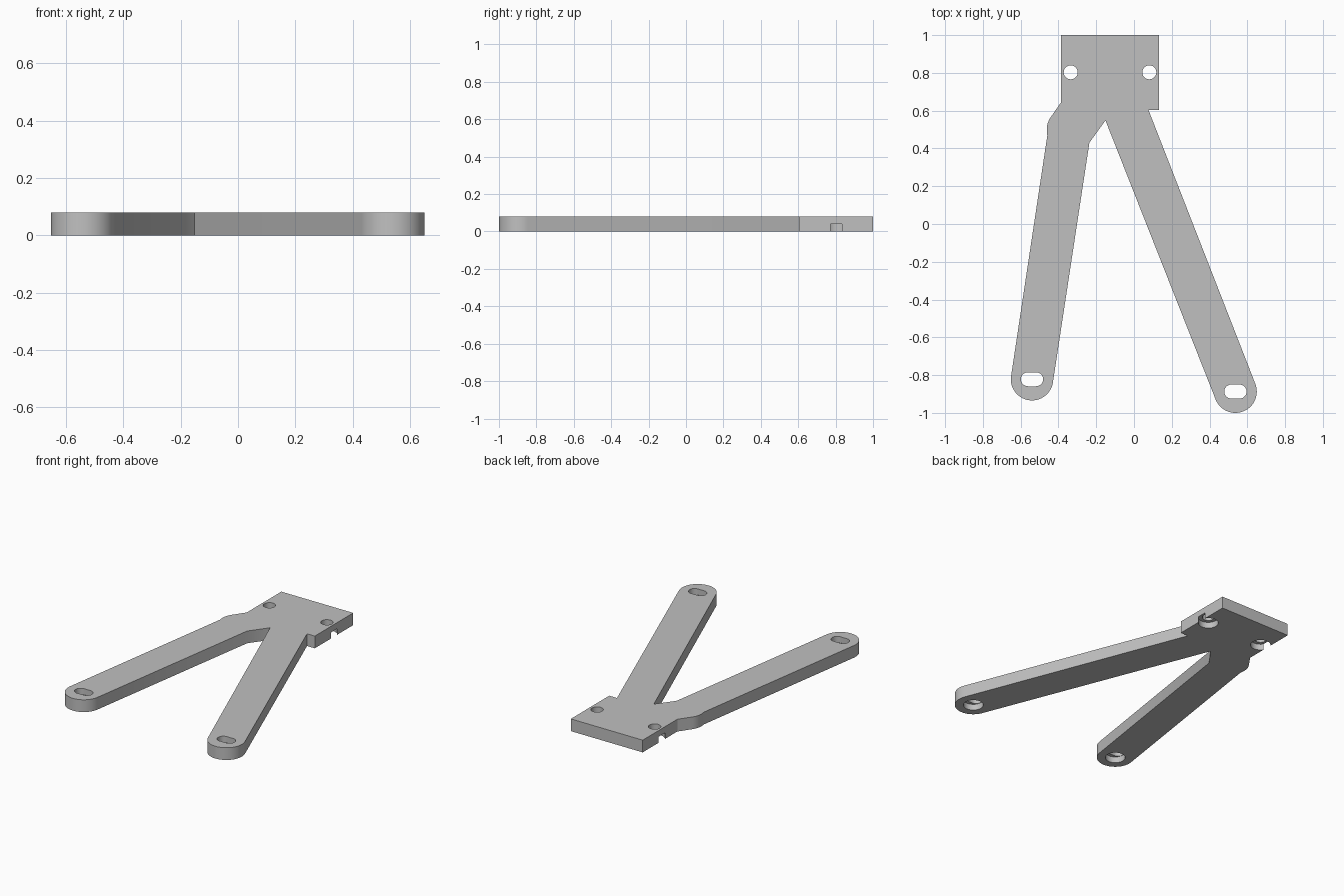
import bpy, bmesh
from math import cos, sin, radians

cube = bpy.data.objects.get("Cube")
if cube:
    bpy.data.objects.remove(cube, do_unlink=True)

THICK = 0.08
POCKET = 0.04
RIGHT_END, LEFT_END, ELBOW = (0.537, -0.887), (-0.54, -0.822), (-0.35, 0.5)

grey = bpy.data.materials.new("plain grey")
grey.use_nodes = True
colour = (0.53, 0.53, 0.53, 1)
grey.diffuse_color = colour
grey.node_tree.nodes["Principled BSDF"].inputs["Base Color"].default_value = colour


def arc(centre, radius, start, end, steps):
    """Points along an arc, angles in degrees."""
    angles = [radians(start + (end - start) * i / steps) for i in range(steps + 1)]
    return [(centre[0] + radius * cos(a), centre[1] + radius * sin(a)) for a in angles]


def slot(centre, half_length, radius):
    """Outline of a slot along x; a zero-length one is a circle."""
    x, y = centre
    d = half_length - radius
    if d <= 0:
        return arc(centre, radius, 0, 360, 48)[:-1]
    return arc((x + d, y), radius, -90, 90, 20) + arc((x - d, y), radius, 90, 270, 20)


def prisms(name, outlines, bottom, top):
    """One object made of upright prisms over the outlines."""
    bm = bmesh.new()
    for outline in outlines:
        face = bm.faces.new([bm.verts.new((x, y, bottom)) for x, y in outline])
        extruded = bmesh.ops.extrude_face_region(bm, geom=[face])["geom"]
        verts = [v for v in extruded if isinstance(v, bmesh.types.BMVert)]
        bmesh.ops.translate(bm, verts=verts, vec=(0, 0, top - bottom))
    bmesh.ops.recalc_face_normals(bm, faces=bm.faces)
    mesh = bpy.data.meshes.new(name)
    bm.to_mesh(mesh)
    bm.free()
    mesh.materials.append(grey)
    obj = bpy.data.objects.new(name, mesh)
    bpy.context.collection.objects.link(obj)
    return obj


# Flat bracket: square head, two splayed legs with round ends, bent left leg
outline = [(-0.387, 1), (0.133, 1), (0.133, 0.603), (0.077, 0.603)]
outline += arc(RIGHT_END, 0.113, 21.4, -158.6, 32)
outline += [(-0.151, 0.548), (-0.236, 0.431)]
outline += arc(LEFT_END, 0.112, -8.5, -188.5, 32)
outline += [(-0.459, 0.468)]
outline += arc(ELBOW, 0.112, 188, 144, 8)
outline += [(-0.387, 0.643)]
bracket = prisms("bracket", [outline], 0, THICK)

# Through holes in the head and slots in the feet
head_holes = [(-0.335, 0.803), (0.081, 0.803)]
feet = [RIGHT_END, LEFT_END]
through = [slot(c, 0, 0.037) for c in head_holes] + [slot(c, 0.059, 0.037) for c in feet]
hole_cutter = prisms("hole_cutter", through, -0.1, THICK + 0.1)

# Round screw-head pockets underneath; the head ones break through the sides
pockets = [slot(c, 0, 0.061) for c in head_holes + feet]
pocket_cutter = prisms("pocket_cutter", pockets, -0.1, POCKET)

bpy.ops.object.select_all(action='DESELECT')
bpy.context.view_layer.objects.active = bracket
bracket.select_set(True)
for cutter in (pocket_cutter, hole_cutter):
    cutter.hide_render = True
    mod = bracket.modifiers.new(cutter.name, 'BOOLEAN')
    mod.operation = 'DIFFERENCE'
    mod.solver = 'EXACT'
    mod.object = cutter
    bpy.ops.object.modifier_apply(modifier=mod.name)
    bpy.data.objects.remove(cutter, do_unlink=True)

bpy.ops.object.shade_smooth_by_angle(angle=radians(30))
